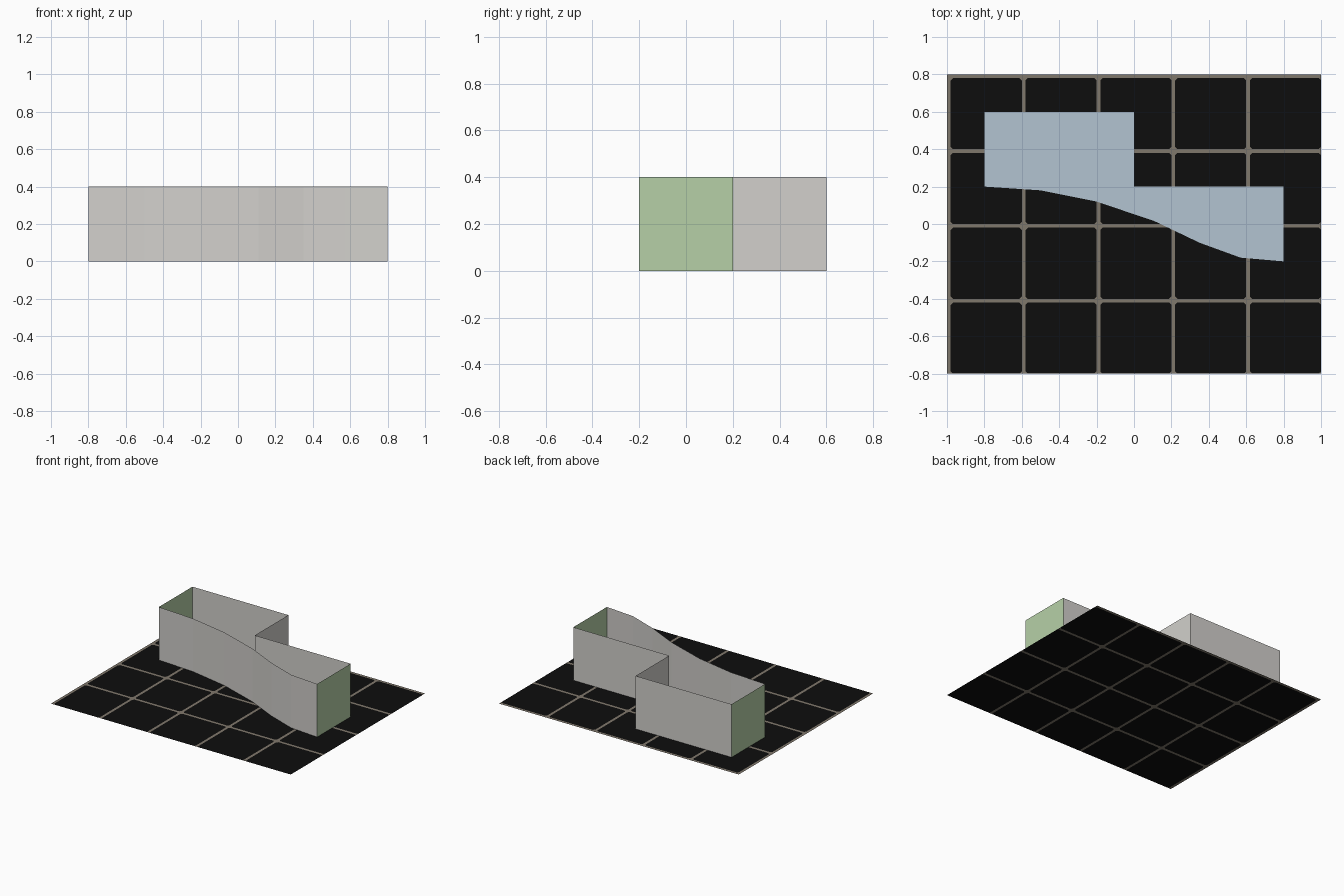
import bpy, bmesh

if "Cube" in bpy.data.objects:
    bpy.data.objects.remove(bpy.data.objects["Cube"])


def lin(c):
    c /= 255
    return c / 12.92 if c <= 0.04045 else ((c + 0.055) / 1.055) ** 2.4


def material(name, rgb):
    m = bpy.data.materials.new(name)
    m.diffuse_color = (*[lin(c) for c in rgb], 1)
    m.use_nodes = True
    m.node_tree.nodes["Principled BSDF"].inputs["Base Color"].default_value = m.diffuse_color
    return m


black = material("black tile", (13, 13, 13))
grout = material("grey grout", (128, 120, 108))
grey = material("wall grey", (210, 208, 204))
green = material("opening green", (182, 208, 167))
blue = material("floor blue", (178, 195, 209))


def build(name, faces, mats):
    """faces: list of (points, material index)"""
    bm = bmesh.new()
    for pts, mi in faces:
        f = bm.faces.new([bm.verts.new(p) for p in pts])
        f.material_index = mi
    bmesh.ops.remove_doubles(bm, verts=bm.verts, dist=0.0005)
    me = bpy.data.meshes.new(name)
    bm.to_mesh(me)
    bm.free()
    for m in mats:
        me.materials.append(m)
    ob = bpy.data.objects.new(name, me)
    bpy.context.collection.objects.link(ob)
    return ob


def wall(name, path, mat, height=0.4):
    """Thin upright wall along a plan path"""
    build(name, [([(*a, 0), (*b, 0), (*b, height), (*a, height)], 0)
                 for a, b in zip(path, path[1:])], [mat])


# Tiled ground: 5 x 4 cells, each a clipped tile with grout on its left and back
S, G, C = 0.4, 0.02, 0.012
faces = []
for i in range(5):
    for j in range(4):
        x0, y0 = -1 + i * S, -0.8 + j * S
        l, r, b, t = x0 + G, x0 + S, y0, y0 + S - G
        tile = [(l + C, b), (r - C, b), (r, b + C), (r, t - C),
                (r - C, t), (l + C, t), (l, t - C), (l, b + C)]
        rest = [[(x0, y0), (l, y0), (l, y0 + S), (x0, y0 + S)],
                [(l, t), (r, t), (r, y0 + S), (l, y0 + S)],
                [(l, b), (l + C, b), (l, b + C)],
                [(r - C, b), (r, b), (r, b + C)],
                [(r, t - C), (r, t), (r - C, t)],
                [(l + C, t), (l, t), (l, t - C)]]
        faces.append(([(x, y, 0) for x, y in tile], 0))
        faces += [([(x, y, 0) for x, y in p], 1) for p in rest]
build("tiled_ground", faces, [black, grout])

# Plan outline: curved front and stepped back
curve = [(-0.8, 0.2), (-0.5, 0.18), (-0.2, 0.12), (0.11, 0.015),
         (0.35, -0.1), (0.57, -0.18), (0.8, -0.2)]
step = [(0.8, 0.2), (0, 0.2), (0, 0.6), (-0.8, 0.6)]

# Room floor, just above the ground
build("room_floor", [([(x, y, 0.003) for x, y in curve + step], 0)], [blue])

# Walls
wall("curved_front_wall", curve, grey)
wall("stepped_back_wall", step, grey)
wall("right_end_wall", [curve[-1], step[0]], green)
wall("left_end_wall", [step[-1], curve[0]], green)
